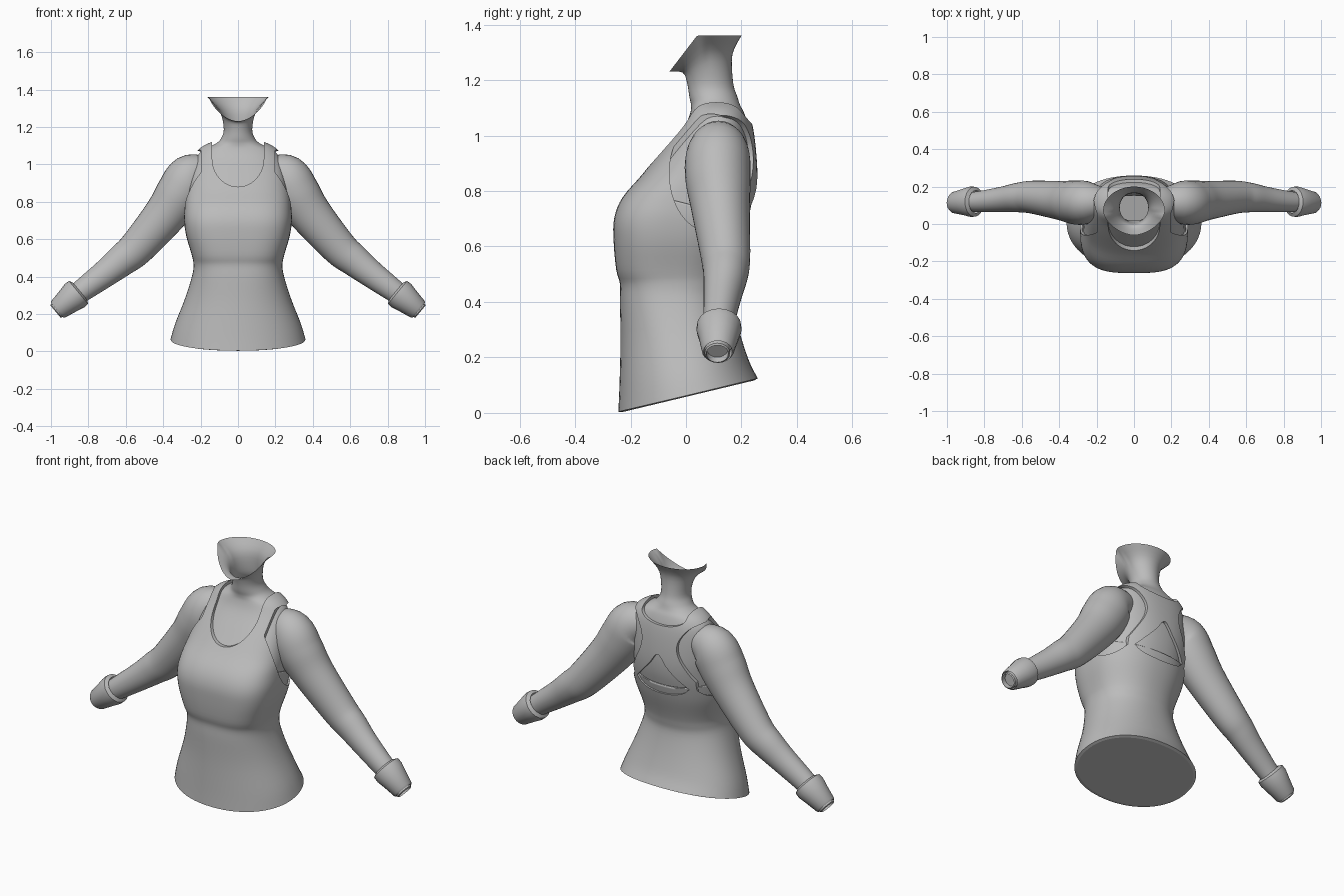
import bpy, bmesh, math
from mathutils import Vector

if "Cube" in bpy.data.objects:
    bpy.data.objects.remove(bpy.data.objects["Cube"])

grey = bpy.data.materials.new("plain_grey")
grey.diffuse_color = (0.5, 0.5, 0.5, 1)
grey.use_nodes = True
grey.node_tree.nodes["Principled BSDF"].inputs["Base Color"].default_value = grey.diffuse_color
N = 64


def make(name, bm, angle=40):
    bmesh.ops.recalc_face_normals(bm, faces=bm.faces)
    me = bpy.data.meshes.new(name)
    bm.to_mesh(me)
    bm.free()
    ob = bpy.data.objects.new(name, me)
    bpy.context.collection.objects.link(ob)
    me.materials.append(grey)
    smooth(ob, angle)
    return ob


def smooth(ob, angle=40):
    bpy.ops.object.select_all(action='DESELECT')
    ob.select_set(True)
    bpy.context.view_layer.objects.active = ob
    bpy.ops.object.shade_smooth_by_angle(angle=math.radians(angle))


def refine(rings, steps):
    """Catmull-Rom interpolation between key rings."""
    out = []
    for i in range(len(rings) - 1):
        quad = [rings[max(i - 1, 0)], rings[i], rings[i + 1], rings[min(i + 2, len(rings) - 1)]]
        for s in range(steps):
            t = s / steps
            out.append([(b * 2 + (c - a) * t + (a * 2 - b * 5 + c * 4 - d) * t * t
                         + (b * 3 - a - c * 3 + d) * t ** 3) * 0.5 for a, b, c, d in zip(*quad)])
    return out + [rings[-1]]


def skin_rings(rings, cap_start=False, cap_end=False):
    bm = bmesh.new()
    vs = [[bm.verts.new(p) for p in r] for r in rings]
    for a, b in zip(vs, vs[1:]):
        for i in range(len(a)):
            j = (i + 1) % len(a)
            bm.faces.new((a[i], a[j], b[j], b[i]))
    if cap_start:
        bm.faces.new(vs[0][::-1])
    if cap_end:
        bm.faces.new(vs[-1])
    return bm


def body_ring(z, hw, yf, yb, ef, tilt=0, cap=9, eb=2.2):
    """Rounded cross-section with separate front and back squareness."""
    yc, hy, pts = (yf + yb) / 2, (yb - yf) / 2, []
    for i in range(N):
        a = 2 * math.pi * i / N
        c, s = math.cos(a), math.sin(a)
        e = 2 / (ef if s < 0 else eb)
        x = hw * math.copysign(abs(c) ** e, c)
        y = yc + hy * math.copysign(abs(s) ** e, s)
        pts.append(Vector((x, y, min(cap, z + tilt * y))))
    return pts


# Torso sections from hem to neck base: height, half width, front, back, squareness, tilt
torso = [body_ring(*r) for r in (
    (.058, .345, -.228, .245, 2.1, .24), (.14, .322, -.224, .212, 2.1, .2),
    (.28, .268, -.22, .175, 2.2, .1), (.40, .230, -.222, .152, 2.5, .03),
    (.465, .222, -.222, .158, 2.8), (.52, .232, -.236, .172, 3.1),
    (.62, .261, -.245, .205, 3.3), (.70, .272, -.243, .225, 3.3),
    (.77, .270, -.214, .238, 3.1), (.85, .264, -.145, .242, 2.8),
    (.95, .25, -.068, .236, 2.6), (1.03, .225, -.008, .225, 2.4),
    (1.08, .185, .015, .21, 2.2), (1.11, .12, .018, .195, 2))]
# Neck sections, opening sloped down towards the front
neck = [body_ring(*r) for r in (
    (1.14, .09, .012, .185, 2, 0, 9, 2), (1.19, .076, .004, .17, 2, 0, 9, 2),
    (1.235, .098, -.012, .167, 1.9, .7, 1.29, 2),
    (1.308, .165, -.06, .2, 1.7, 1.3, 1.36, 2))]
make("body_skin", skin_rings(refine(torso + neck, 4), cap_start=True), 60)

# Under band seen through the back opening and armholes
bm = skin_rings(refine(torso[5:10], 6))
for z, no in ((.56, (0, 0, -1)), (.755, (0, .25, 1))):
    bmesh.ops.bisect_plane(bm, geom=bm.verts[:] + bm.edges[:] + bm.faces[:],
                           plane_co=(0, 0, z), plane_no=no, clear_outer=True)
band = make("under_band", bm)
m = band.modifiers.new("thickness", 'SOLIDIFY')
m.thickness, m.offset = .006, 1

# Tank top: thick shell over the torso
top = make("tank_top", skin_rings(refine(torso, 4)))
m = top.modifiers.new("thickness", 'SOLIDIFY')
m.thickness, m.offset = .016, 1


def prism(name, pts, axis, lo, hi):
    """Extrude a 2D outline: axis 'y' takes (x, z), axis 'x' takes (y, z)."""
    def co(p, d):
        return (p[0], d, p[1]) if axis == 'y' else (d, p[0], p[1])
    bm = skin_rings([[co(p, lo) for p in pts], [co(p, hi) for p in pts]], True, True)
    ob = make(name, bm)
    ob.hide_render = True
    return ob


def arc(cx, cz, rx, rz, a0, a1, n):
    return [(cx + rx * math.cos(math.radians(a0 + (a1 - a0) * i / n)),
             cz + rz * math.sin(math.radians(a0 + (a1 - a0) * i / n))) for i in range(n + 1)]


def curve2d(pts, steps=5):
    rings = refine([[Vector(p)] for p in pts], steps)
    return [tuple(r[0]) for r in rings]


# Openings: scooped neckline, armholes, racer back and keyhole
cutters = [
    prism("front_neck_cut", [(.138, 1.3)] + arc(0, 1.03, .138, .15, 0, -180, 24) + [(-.138, 1.3)], 'y', -.5, .11),
    prism("back_neck_cut", [(.138, 1.3)] + arc(0, 1.09, .138, .05, 0, -180, 24) + [(-.138, 1.3)], 'y', .1, .5),
    prism("keyhole_cut", curve2d([(-.165, .70), (-.06, .81), (0, .88), (.06, .81), (.165, .70)])
          + arc(0, .70, .155, .05, -8, -172, 16), 'y', .1, .5)]
for s in (1, -1):
    cutters.append(prism("armhole_cut", arc(.09, .865, .15, .213, 0, 352.5, 47), 'x', s * .197, s * .6))
    racer = curve2d([(.21, 1.072), (.16, 1.04), (.115, .97), (.115, .90), (.16, .81), (.23, .70), (.30, .655)])
    cutters.append(prism("racer_cut", [(s * x, z) for x, z in racer] + [(s * .5, .655), (s * .5, 1.072)],
                         'y', .10, .5))
for c in cutters:
    m = top.modifiers.new("opening", 'BOOLEAN')
    m.operation, m.solver, m.object = 'DIFFERENCE', 'EXACT', c
bpy.ops.object.select_all(action='DESELECT')
top.select_set(True)
bpy.context.view_layer.objects.active = top
for m in list(top.modifiers):
    bpy.ops.object.modifier_apply(modifier=m.name)
for c in cutters:
    bpy.data.objects.remove(c)
smooth(top, 40)


def tube(name, pts, sides, steps, flat=1.0, axis=None, angle=40, cap_end=False):
    """Tube along (x, y, z, radius) points, mirrored to both sides."""
    keys = refine([[Vector(p)] for p in pts], steps) if steps > 1 else [[Vector(p)] for p in pts]
    keys = [k[0] for k in keys]
    rings = []
    for i, p in enumerate(keys):
        t = axis or (keys[min(i + 1, len(keys) - 1)] - keys[max(i - 1, 0)]).xyz
        t = Vector((t[0], 0, t[2])).normalized()
        n = Vector((-t.z, 0, t.x))
        rings.append([p.xyz + n * p.w * math.cos(a) + Vector((0, p.w * flat * math.sin(a), 0))
                      for a in (2 * math.pi * k / sides for k in range(sides))])
    ob = make(name, skin_rings(rings, cap_end=cap_end), angle)
    ob.modifiers.new("both_sides", 'MIRROR')
    return ob


# Arms from shoulder to wrist
tube("arms", [(.15, .12, .97, .075), (.25, .115, .935, .122), (.31, .115, .845, .128),
              (.39, .125, .73, .114), (.54, .143, .555, .096), (.62, .142, .488, .086),
              (.705, .132, .42, .074), (.82, .12, .335, .062), (.88, .118, .29, .055)], 32, 5, .92, angle=60)

# Cuffs and hollow wrist ends
AX = (.108, 0, -.09)
tube("cuffs", [(.845, .119, .322, .060), (.853, .119, .315, .080), (.875, .119, .297, .081),
               (.905, .118, .272, .072), (.960, .115, .226, .058), (.967, .115, .220, .052),
               (.950, .115, .234, .047)], 20, 1, 1, AX, 35)
tube("wrist_ends", [(.90, .116, .276, .046), (.972, .113, .216, .046), (.976, .113, .213, .040),
                    (.955, .113, .230, .038)], 20, 1, 1, AX, 35, True)
